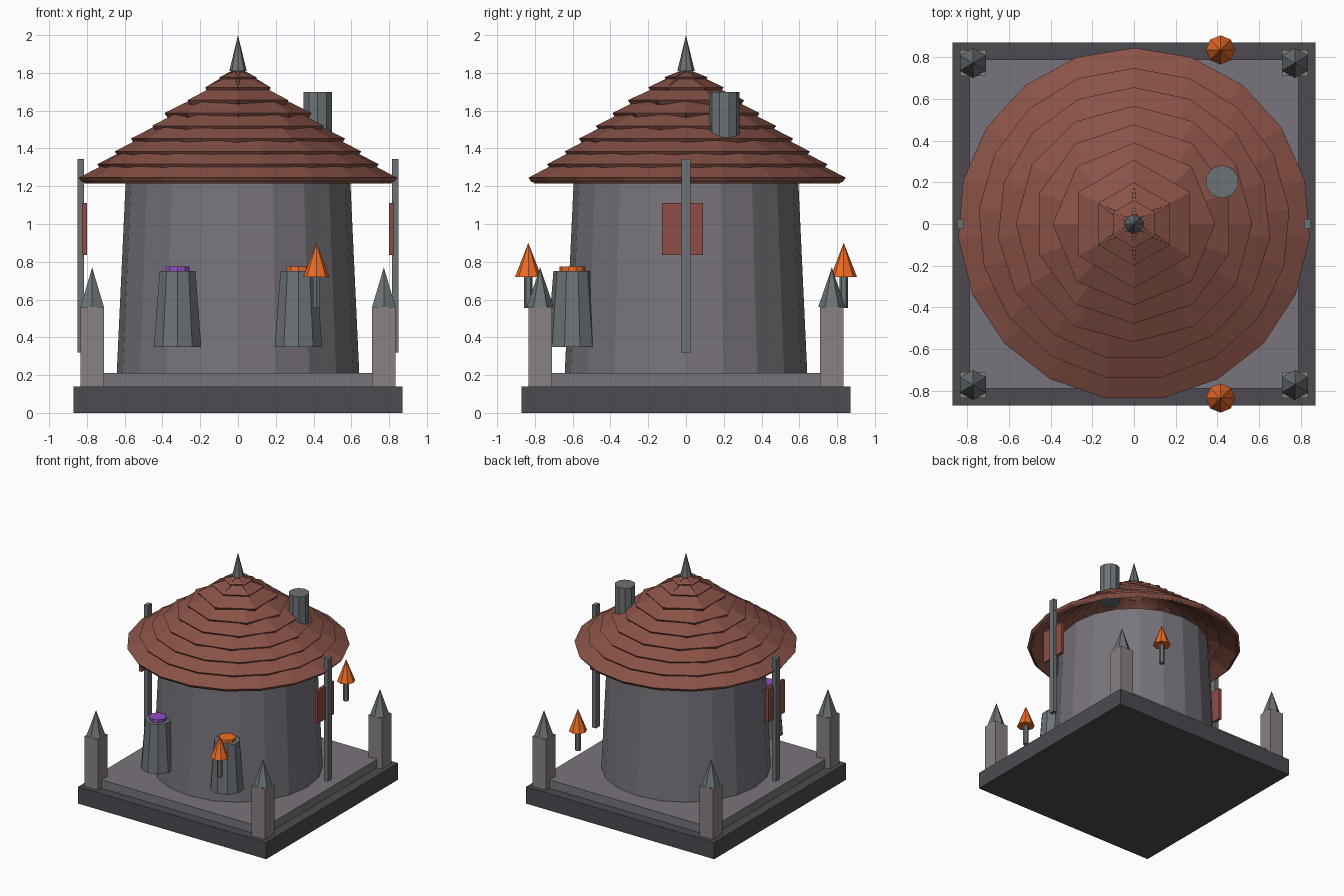
import bpy, bmesh, math
from mathutils import Vector

if "Cube" in bpy.data.objects:
    bpy.data.objects.remove(bpy.data.objects["Cube"])

def mat(name, c):
    m = bpy.data.materials.new(name)
    m.diffuse_color = (*c, 1)
    m.use_nodes = True
    m.node_tree.nodes["Principled BSDF"].inputs["Base Color"].default_value = m.diffuse_color
    return m

DARK = mat("dark_stone", (.075, .068, .082))
STONE = mat("wall_stone", (.19, .175, .20))
POST = mat("post_stone", (.25, .22, .235))
SLATE = mat("slate", (.15, .17, .18))
ROOF = mat("roof_tile", (.25, .085, .062))
RED = mat("red_cloth", (.27, .075, .065))
ORANGE = mat("orange", (.85, .15, .02))
PURPLE = mat("purple", (.28, .08, .55))

def finish(name, bm, m):
    bmesh.ops.recalc_face_normals(bm, faces=bm.faces)
    me = bpy.data.meshes.new(name)
    bm.to_mesh(me)
    bm.free()
    me.materials.append(m)
    ob = bpy.data.objects.new(name, me)
    bpy.context.collection.objects.link(ob)
    return ob

def box(name, x, y, z, m):
    """x, y, z are (low, high) ranges"""
    bm = bmesh.new()
    bmesh.ops.create_cube(bm, size=1)
    for v in bm.verts:
        v.co = [r[0] + (c + .5) * (r[1] - r[0]) for c, r in zip(v.co, (x, y, z))]
    return finish(name, bm, m)

def lathe(name, n, prof, m, at=(0, 0), closed=False):
    """n-sided turned part from (radius, z) points, first vertex facing +y"""
    bm = bmesh.new()
    rings = []
    for r, z in prof:
        if r == 0:
            rings.append([bm.verts.new((*at, z))] * n)
        else:
            rings.append([bm.verts.new((at[0] - r * math.sin(2 * math.pi * i / n),
                                        at[1] + r * math.cos(2 * math.pi * i / n), z)) for i in range(n)])
    pairs = list(zip(rings, rings[1:])) + ([(rings[-1], rings[0])] if closed else [])
    for a, b in pairs:
        for i in range(n):
            j = (i + 1) % n
            bm.faces.new(list(dict.fromkeys((a[i], a[j], b[j], b[i]))))
    if not closed:
        for ring, (r, z) in ((rings[0], prof[0]), (rings[-1], prof[-1])):
            if r:
                bm.faces.new(ring)
    return finish(name, bm, m)

# Stepped base and round tapered wall
box("base_slab", (-.87, .87), (-.87, .87), (0, .14), DARK)
box("floor_slab", (-.79, .79), (-.79, .79), (.14, .21), STONE)
lathe("tower_wall", 20, [(.642, .21), (.594, 1.24)], STONE)

# Corner posts with pointed caps
for sx in (-1, 1):
    for sy in (-1, 1):
        x, y = .772 * sx, .772 * sy
        box("corner_post", (x - .063, x + .063), (y - .063, y + .063), (.14, .56), POST)
        lathe("post_cap", 6, [(.072, .56), (0, .77)], SLATE, (x, y))

# Hollow roof shell
SL = .714
line = lambda r: 1.245 + (.845 - r) * SL
lathe("roof_shell", 19, [(.825, line(.825) - .03), (.03, line(.03) - .03),
                         (.03, line(.03) - .055), (.815, line(.815) - .052)], ROOF, closed=True)

# Overlapping rows of flat shingles
L = math.hypot(1, SL)
for k, r in enumerate((.845, .745, .65, .555, .46, .365, .27, .175, .1)):
    n = max(6, round(2 * math.pi * r / .28))
    a = r * .987
    length = min(.165, r * 1.0)
    bm = bmesh.new()
    for i in range(n):
        t = 2 * math.pi * (i + .5) / n
        out = Vector((-math.sin(t), math.cos(t), 0))
        side = Vector((math.cos(t), math.sin(t), 0))
        up = (Vector((0, 0, SL)) - out) / L
        nrm = (out * SL + Vector((0, 0, 1))) / L
        foot = out * a + Vector((0, 0, line(r)))
        w0 = a * math.tan(math.pi / n)
        w1 = w0 * max(.35, 1 - .9 * length / r)
        head = foot + up * length - nrm * .022
        vs = []
        for p, w in ((foot, w0), (head, w1)):
            for d in (0, .028):
                vs += [bm.verts.new(p - nrm * d + side * s * w) for s in (-1, 1)]
        for f in ((0, 1, 3, 2), (4, 5, 7, 6), (0, 1, 5, 4), (2, 3, 7, 6), (0, 2, 6, 4), (1, 3, 7, 5)):
            bm.faces.new([vs[q] for q in f])
    finish("shingle_row_%d" % (k + 1), bm, ROOF)

# Roof finial and chimney
lathe("finial", 8, [(.046, 1.81), (0, 2.0)], SLATE)
lathe("chimney", 10, [(.08, 1.39), (.08, 1.70)], SLATE, (.422, .203))

# Pots on the front wall with coloured contents
for x, m in ((-.32, PURPLE), (.32, ORANGE)):
    lathe("pot", 10, [(.132, .35), (.1, .75)], SLATE, (x, -.602))
    lathe("pot_contents", 10, [(.067, .745), (.067, .775)], m, (x, -.602))

# Torches front and back
for y in (-.835, .835):
    lathe("torch_handle", 6, [(.022, .555), (.022, .73)], SLATE, (.415, y))
    lathe("torch_flame", 8, [(.07, .72), (0, .90)], ORANGE, (.415, y))

# Side poles with hanging banners
for s in (-1, 1):
    box("banner_pole", sorted((.815 * s, .85 * s)), (-.025, .025), (.32, 1.345), SLATE)
    box("banner", sorted((.80 * s, .825 * s)), (-.127, .09), (.835, 1.11), RED)
